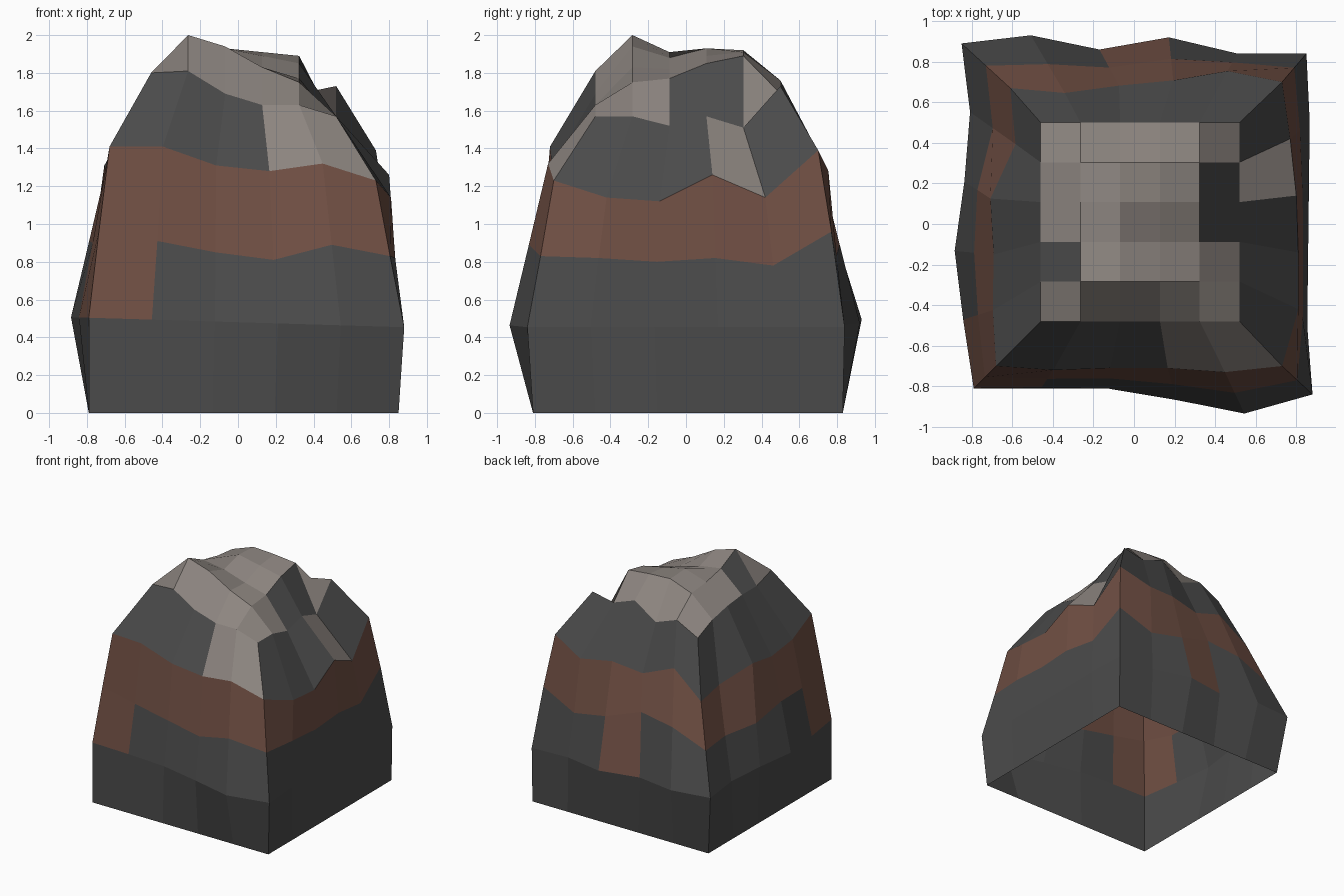
import bpy
import bmesh
from mathutils import Vector

cube = bpy.data.objects.get("Cube")
if cube:
    bpy.data.objects.remove(cube, do_unlink=True)

SEGMENTS = 5
DARK, BROWN, LIGHT = range(3)


def make_material(name, rgb):
    material = bpy.data.materials.new(name)
    material.use_nodes = True
    color = (*rgb, 1)
    material.diffuse_color = color
    material.node_tree.nodes["Principled BSDF"].inputs["Base Color"].default_value = color
    return material


def outline(corners, bulges=None):
    """Walk front, right, back, left; push each side's inner points outward."""
    points = []
    for side in range(4):
        start, end = Vector(corners[side]), Vector(corners[(side + 1) % 4])
        along = (end - start).normalized()
        outward = Vector((along.y, -along.x))
        for step in range(SEGMENTS):
            point = start.lerp(end, step / SEGMENTS)
            if bulges and step:
                point += outward * bulges[side][step - 1]
            points.append(point)
    return points


def add_ring(bm, points, heights):
    return [bm.verts.new((p.x, p.y, z)) for p, z in zip(points, heights)]


def bridge(bm, lower, upper, color_rule):
    """Join two closed rings with one quad per segment."""
    count = len(lower)
    for i in range(count):
        j = (i + 1) % count
        face = bm.faces.new((lower[i], lower[j], upper[j], upper[i]))
        face.material_index = color_rule(i)


# Outlines of the foot, the widest ring and the shoulder
foot = outline([(-.79, -.81), (.85, -.81), (.85, .83), (-.79, .83)])
belly = outline([(-.79, -.81), (.88, -.84), (.85, .84), (-.85, .89)],
                [(-.01, -.01, .04, .10), (-.02, -.01, 0, .01),
                 (-.01, .06, -.01, .05), (-.03, .01, .07, .04)])
shoulder = outline([(-.68, -.70), (.73, -.70), (.73, .70), (-.61, .67)],
                   [(.02, .01, .01, .03), (.08, .08, .07, .04),
                    (.06, .02, 0, -.03), (-.04, .07, .04, .03)])
waist = [a.lerp(b, .5) for a, b in zip(belly, shoulder)]

# Uneven heights of the strata
belly_z = [.48 - .03 * p.x for p in belly]
waist_z = [.97, .91, .85, .81, .89, .83, .82, .80, .82, .78,
           .96, .83, .89, .99, .95, .83, .83, .84, .91, .90]
shoulder_z = [1.41, 1.41, 1.31, 1.28, 1.32, 1.23, 1.14, 1.12, 1.26, 1.14,
              1.39, 1.28, 1.31, 1.27, 1.37, 1.17, 1.2, 1.31, 1.26, 1.3]

# Craggy crown heights, rows from front to back
crown_z = [(1.8, 1.81, 1.69, 1.63, 1.63, 1.57),
           (1.74, 2, 1.94, 1.83, 1.75, 1.57),
           (1.74, 1.91, 1.88, 1.82, 1.77, 1.52),
           (1.72, 1.87, 1.93, 1.89, 1.85, 1.57),
           (1.68, 1.85, 1.92, 1.91, 1.89, 1.51),
           (1.6, 1.7, 1.63, 1.76, 1.69, 1.73)]

bm = bmesh.new()

# Crown grid: pale stone with a few dark cells
crown = [[bm.verts.new((-.46 + .196 * col, -.48 + .196 * row, z))
          for col, z in enumerate(heights)] for row, heights in enumerate(crown_z)]
dark_cells = {(3, 4), (2, 4), (1, 0)}
for row in range(SEGMENTS):
    for col in range(SEGMENTS):
        face = bm.faces.new((crown[row][col], crown[row][col + 1],
                             crown[row + 1][col + 1], crown[row + 1][col]))
        face.material_index = DARK if (row, col) in dark_cells else LIGHT

# Crown border in the same order as the rings
border = (crown[0][:-1] + [line[-1] for line in crown[:-1]]
          + crown[-1][:0:-1] + [line[0] for line in crown[:0:-1]])

# Strata joined from the open foot up to the crown
foot_ring = add_ring(bm, foot, [0] * len(foot))
belly_ring = add_ring(bm, belly, belly_z)
waist_ring = add_ring(bm, waist, waist_z)
shoulder_ring = add_ring(bm, shoulder, shoulder_z)

brown_drips = {0, 12, 19}
pale_slopes = {3, 4, 8}
bridge(bm, foot_ring, belly_ring, lambda i: DARK)
bridge(bm, belly_ring, waist_ring, lambda i: BROWN if i in brown_drips else DARK)
bridge(bm, waist_ring, shoulder_ring, lambda i: BROWN)
bridge(bm, shoulder_ring, border, lambda i: LIGHT if i in pale_slopes else DARK)

mesh = bpy.data.meshes.new("rock")
bm.to_mesh(mesh)
bm.free()
for name, rgb in (("dark stone", (.07, .07, .07)),
                  ("brown stratum", (.165, .08, .058)),
                  ("pale stone", (.265, .235, .215))):
    mesh.materials.append(make_material(name, rgb))
rock = bpy.data.objects.new("rock", mesh)
bpy.context.collection.objects.link(rock)
